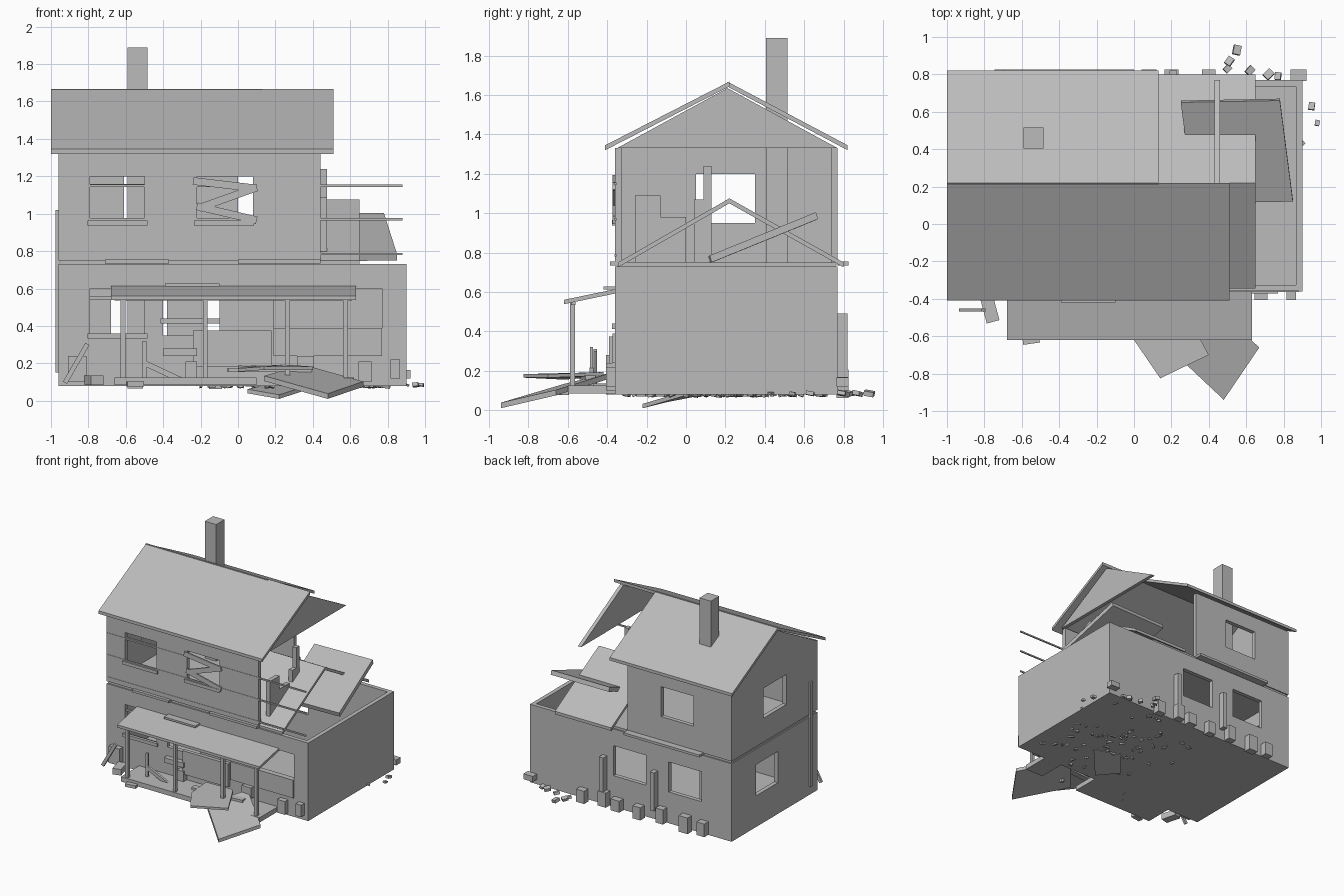
import bpy, bmesh, math, random
from mathutils import Vector, Matrix

random.seed(4)
grey = bpy.data.materials.new("plain grey")
grey.diffuse_color = (0.5, 0.5, 0.5, 1)


def finish(name, bm):
    bmesh.ops.recalc_face_normals(bm, faces=bm.faces)
    me = bpy.data.meshes.new(name)
    bm.to_mesh(me)
    bm.free()
    me.materials.append(grey)
    ob = bpy.data.objects.new(name, me)
    bpy.context.collection.objects.link(ob)
    return ob


def add_box(bm, c, s, r=(0, 0, 0)):
    rot = Matrix.Identity(4)
    for axis, a in zip("XYZ", r):
        rot = Matrix.Rotation(math.radians(a), 4, axis) @ rot
    bmesh.ops.create_cube(bm, size=1, matrix=Matrix.Translation(c) @ rot @ Matrix.Diagonal((*s, 1)))


def box(name, x, y, z):
    """Box from ranges along each axis."""
    bm = bmesh.new()
    r = (x, y, z)
    add_box(bm, [(a + b) / 2 for a, b in r], [b - a for a, b in r])
    return finish(name, bm)


def tilted(name, c, s, r):
    bm = bmesh.new()
    add_box(bm, c, s, r)
    return finish(name, bm)


def prism(name, pts, offset):
    """Flat polygon pushed along an offset."""
    bm = bmesh.new()
    f = bm.faces.new([bm.verts.new(p) for p in pts])
    new = bmesh.ops.extrude_face_region(bm, geom=[f], use_keep_orig=True)["geom"]
    bmesh.ops.translate(bm, vec=offset, verts=[v for v in new if isinstance(v, bmesh.types.BMVert)])
    return finish(name, bm)


def wall(name, along_x, pos, thick, u, z, holes=()):
    """Wall panel with rectangular openings (u0, u1, z0, z1)."""
    us = sorted({*u, *[v for h in holes for v in h[:2]]})
    zs = sorted({*z, *[v for h in holes for v in h[2:]]})
    bm = bmesh.new()
    place = (lambda a, b: (a, pos, b)) if along_x else (lambda a, b: (pos, a, b))
    for a, b in zip(us, us[1:]):
        for c, d in zip(zs, zs[1:]):
            m, n = (a + b) / 2, (c + d) / 2
            if not any(h[0] < m < h[1] and h[2] < n < h[3] for h in holes):
                bm.faces.new([bm.verts.new(place(*p)) for p in ((a, c), (b, c), (b, d), (a, d))])
    bmesh.ops.remove_doubles(bm, verts=bm.verts, dist=1e-4)
    new = bmesh.ops.extrude_face_region(bm, geom=bm.faces[:], use_keep_orig=True)["geom"]
    vec = (0, thick, 0) if along_x else (thick, 0, 0)
    bmesh.ops.translate(bm, vec=vec, verts=[v for v in new if isinstance(v, bmesh.types.BMVert)])
    return finish(name, bm)


T = 0.035
LO, UP = (0.08, 0.73), (0.75, 1.33)

# Ground storey
box("ground_floor", (-0.95, 0.89), (-0.35, 0.76), (0.08, 0.1))
wall("lower_front_wall", True, -0.36, T, (-0.96, 0.9), LO,
     [(-0.79, -0.5, 0.35, 0.6), (-0.4, -0.1, 0.35, 0.6), (0.19, 0.77, 0.39, 0.6)])
wall("lower_back_wall", True, 0.77, -T, (-0.96, 0.9), LO,
     [(-0.68, -0.38, 0.34, 0.59), (-0.17, 0.13, 0.34, 0.59)])
wall("lower_left_wall", False, -0.96, T, (-0.325, 0.735), LO, [(0.16, 0.45, 0.34, 0.6)])
wall("lower_right_wall", False, 0.9, -T, (-0.325, 0.735), LO)

# Upper storey, open to the right
box("upper_floor", (-0.95, 0.44), (-0.35, 0.76), (0.725, 0.75))
wall("upper_front_wall", True, -0.36, T, (-0.96, 0.44), UP,
     [(-0.79, -0.5, 0.95, 1.2), (-0.22, 0.08, 0.95, 1.2)])
wall("upper_back_wall", True, 0.77, -T, (-0.96, 0.0), UP, [(-0.61, -0.31, 0.95, 1.2)])
wall("upper_left_wall", False, -0.96, T, (-0.325, 0.735), UP, [(0.05, 0.35, 0.95, 1.2)])
for name, x in (("left_gable", -0.96), ("right_gable", 0.43)):
    prism(name, [(x, -0.35, 1.33), (x, 0.77, 1.33), (x, 0.21, 1.635)], (0.03, 0, 0))

# Main roof, rear slope broken short
down = Vector((0, 0, -0.025))
prism("front_roof", [(-1, -0.41, 1.345), (0.51, -0.41, 1.345), (0.51, 0.22, 1.668), (-1, 0.22, 1.668)], down)
prism("back_roof", [(-1, 0.82, 1.345), (0.13, 0.82, 1.345), (0.13, 0.21, 1.668), (-1, 0.21, 1.668)], down)
box("chimney", (-0.59, -0.485), (0.405, 0.515), (0.1, 1.89))

# Collapsed roof over the right end
prism("fallen_front_roof", [(0.13, -0.345, 0.75), (0.65, -0.345, 0.75), (0.65, 0.22, 1.075), (0.13, 0.22, 1.075)], down)
prism("fallen_back_roof", [(0.13, 0.8, 0.75), (0.65, 0.8, 0.75), (0.65, 0.22, 1.075), (0.13, 0.22, 1.075)], down)
prism("tipped_slab", [(0.25, 0.65, 1.0), (0.78, 0.66, 1.005), (0.85, 0.12, 0.785), (0.32, 0.11, 0.78)],
      (0, 0.01, -0.035))

# Stumps of the broken right wall
for i, (y0, y1, top) in enumerate([(-0.26, -0.13, 1.09), (-0.13, 0, 0.98), (0.04, 0.12, 1.07),
                                   (0.09, 0.13, 1.24)]):
    box(f"wall_stump_{i}", (0.44, 0.475), (y0, y1), (0.75, top))

# Long siding strips that stick out past the broken corner
for i, z in enumerate((0.785, 0.97, 1.15)):
    box(f"siding_strip_{i}", (-0.955, 0.88), (-0.363, -0.353), (z - 0.006, z + 0.006))

# Ledges, sills and drainpipe
for i, (x0, x1) in enumerate([(-0.71, -0.37), (0.0, 0.44)]):
    box(f"front_ledge_{i}", (x0, x1), (-0.385, -0.35), (0.735, 0.755))
box("back_ledge", (-0.7, 0.0), (0.765, 0.825), (0.735, 0.755))
for i, (x0, z) in enumerate([(-0.805, 0.95), (-0.235, 0.95), (-0.805, 0.345), (-0.415, 0.425)]):
    box(f"sill_{i}", (x0, x0 + 0.32), (-0.375, -0.35), (z - 0.012, z + 0.015))
for i, (x0, z) in enumerate([(-0.79, 1.15), (-0.79, 0.55), (-0.4, 0.55)]):
    box(f"window_bar_{i}", (x0, x0 + 0.29), (-0.35, -0.335), (z - 0.008, z + 0.008))
box("drainpipe", (-0.975, -0.955), (-0.28, -0.25), (0.15, 1.02))

# Boards nailed over a window
for i, (x0, z0, x1, z1) in enumerate([(-0.24, 1.175, 0.1, 1.135), (-0.21, 1.03, 0.1, 1.14),
                                      (-0.22, 1.04, 0.1, 0.965)]):
    n = math.degrees(math.atan2(z1 - z0, x1 - x0))
    tilted(f"window_board_{i}", ((x0 + x1) / 2, -0.366, (z0 + z1) / 2),
           (math.hypot(x1 - x0, z1 - z0), 0.012, 0.04), (0, -n, 0))

# Porch
prism("porch_roof", [(-0.68, -0.62, 0.56), (0.63, -0.62, 0.56), (0.63, -0.355, 0.615), (-0.68, -0.355, 0.615)],
      (0, 0, -0.022))
box("porch_beam", (-0.66, 0.61), (-0.585, -0.56), (0.535, 0.555))
for i, x in enumerate((-0.615, -0.175, 0.265, 0.575)):
    box(f"porch_post_{i}", (x - 0.013, x + 0.013), (-0.59, -0.564), (0.09, 0.565))
box("porch_deck", (-0.66, 0.1), (-0.6, -0.36), (0.085, 0.125))
box("porch_deck_end", (0.45, 0.62), (-0.6, -0.36), (0.085, 0.125))
box("wall_panel", (-0.24, 0.18), (-0.39, -0.36), (0.18, 0.375))
box("roof_scrap", (-0.39, -0.1), (-0.42, -0.36), (0.612, 0.628))
box("shop_counter", (0.19, 0.77), (-0.372, -0.36), (0.24, 0.39))

# Fallen slabs in front
prism("flat_slab", [(0.0, -0.62, 0.155), (0.14, -0.825, 0.165), (0.4, -0.7, 0.165), (0.25, -0.42, 0.175),
                    (0.0, -0.42, 0.17)], (0, 0, 0.018))
prism("ramp_slab", [(0.14, -0.62, 0.105), (0.48, -0.94, 0.01), (0.67, -0.66, 0.075), (0.35, -0.37, 0.165)],
      (0, 0, 0.028))
prism("sunken_slab", [(0.05, -0.1, 0.04), (0.22, -0.22, 0.01), (0.42, 0.0, 0.075), (0.2, 0.08, 0.075)],
      (0, 0, 0.022))

# Loose planks
for i, (c, s, r) in enumerate([
        ((-0.865, -0.46, 0.2), (0.24, 0.018, 0.025), (0, -60, 0)),
        ((-0.77, -0.46, 0.11), (0.07, 0.13, 0.05), (0, 0, 15)),
        ((-0.39, -0.48, 0.15), (0.25, 0.02, 0.03), (0, 25, 0)),
        ((-0.31, -0.385, 0.26), (0.18, 0.04, 0.04), (0, 0, 0)),
        ((-0.55, -0.62, 0.09), (0.09, 0.04, 0.025), (0, 0, 8)),
        ((0.17, -0.5, 0.165), (0.45, 0.05, 0.02), (0, 0, 4)),
        ((-0.5, -0.48, 0.22), (0.02, 0.015, 0.2), (0, 0, 0))]):
    tilted(f"loose_plank_{i}", c, s, r)

# Foundation blocks, front and back
for i, (x, w, z0, z1) in enumerate([(-0.86, 0.1, 0.1, 0.24), (-0.25, 0.06, 0.08, 0.21), (0.36, 0.09, 0.15, 0.24),
                                    (0.68, 0.07, 0.1, 0.21), (0.84, 0.05, 0.12, 0.22)]):
    box(f"front_block_{i}", (x - w / 2, x + w / 2), (-0.405, -0.355), (z0, z1))
for i, x in enumerate((0.88, 0.4, 0.2, 0.08, -0.12, -0.33, -0.55, -0.71)):
    w, h = random.uniform(0.04, 0.055), random.uniform(0.16, 0.21)
    z = 0.12 if i == 0 else random.uniform(0.06, 0.09)
    box(f"back_block_{i}", (x - w, x + w) if i == 0 else (x - w * 0.8, x + w * 0.8), (0.765, 0.825), (z, h))
for i, x in enumerate((0.21, -0.26)):
    box(f"back_stake_{i}", (x - 0.02, x + 0.02), (0.77, 0.82), (0.17, 0.49))

# Rubble outside the back corner
bm = bmesh.new()
for x, y, s in [(0.55, 0.93, 0.05), (0.51, 0.87, 0.045), (0.5, 0.83, 0.04), (0.72, 0.8, 0.05), (0.77, 0.79, 0.04),
                (0.62, 0.82, 0.045), (0.95, 0.63, 0.04), (0.98, 0.54, 0.03), (0.9, 0.43, 0.025)]:
    add_box(bm, (x, y, 0.085), (s, s * 0.8, s * 0.5), (random.uniform(-15, 15), 10, random.uniform(0, 90)))
finish("corner_rubble", bm)

# Chips pressed into the ground under the house
bm = bmesh.new()
for i in range(70):
    c = (random.gauss(0.3, 0.25), random.gauss(0.2, 0.25), 0.078)
    if -0.9 < c[0] < 0.85 and -0.32 < c[1] < 0.74:
        add_box(bm, c, (random.uniform(0.015, 0.05), random.uniform(0.01, 0.03), 0.015),
                (random.uniform(-20, 20), random.uniform(-20, 20), random.uniform(0, 180)))
finish("ground_chips", bm)
